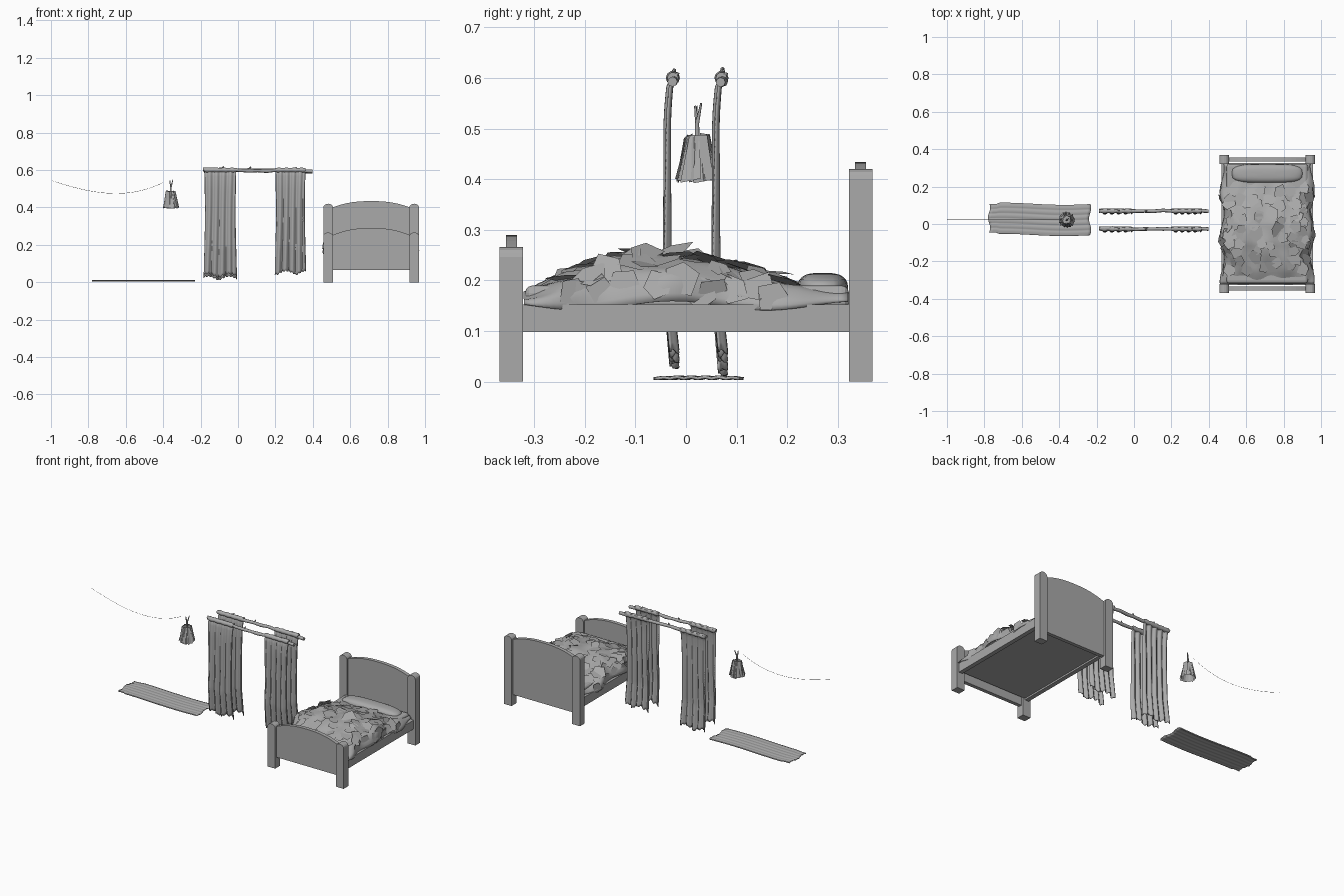
import bpy, bmesh, math, random
from mathutils import Vector, Matrix

random.seed(4)
cube = bpy.data.objects.get("Cube")
if cube:
    bpy.data.objects.remove(cube, do_unlink=True)

GREY = bpy.data.materials.new("plain_grey")
GREY.use_nodes = True
GREY.diffuse_color = (0.4, 0.4, 0.4, 1)
GREY.node_tree.nodes["Principled BSDF"].inputs["Base Color"].default_value = (0.4, 0.4, 0.4, 1)


def finish(name, bm, smooth=False):
    bmesh.ops.recalc_face_normals(bm, faces=bm.faces[:])
    mesh = bpy.data.meshes.new(name)
    bm.to_mesh(mesh)
    bm.free()
    mesh.materials.append(GREY)
    for p in mesh.polygons:
        p.use_smooth = smooth
    ob = bpy.data.objects.new(name, mesh)
    bpy.context.collection.objects.link(ob)
    return ob


def box(name, x0, x1, y0, y1, z0, z1):
    bm = bmesh.new()
    size = Matrix.Diagonal((x1 - x0, y1 - y0, z1 - z0, 1))
    mid = Matrix.Translation(((x0 + x1) / 2, (y0 + y1) / 2, (z0 + z1) / 2))
    bmesh.ops.create_cube(bm, size=1, matrix=mid @ size)
    return finish(name, bm)


def prism(name, outline, y0, y1):
    """Extrude an x,z outline from y0 to y1."""
    bm = bmesh.new()
    face = bm.faces.new([bm.verts.new((x, y0, z)) for x, z in outline])
    ext = bmesh.ops.extrude_face_region(bm, geom=[face])
    moved = [v for v in ext["geom"] if isinstance(v, bmesh.types.BMVert)]
    bmesh.ops.translate(bm, verts=moved, vec=(0, y1 - y0, 0))
    return finish(name, bm)


def sheet(name, nu, nv, func, thick=0.0):
    """Grid surface from func(u, v), with u and v from 0 to 1."""
    bm = bmesh.new()
    rows = [[bm.verts.new(func(i / nu, j / nv)) for i in range(nu + 1)] for j in range(nv + 1)]
    for a, b in zip(rows, rows[1:]):
        for i in range(nu):
            bm.faces.new((a[i], a[i + 1], b[i + 1], b[i]))
    ob = finish(name, bm, True)
    if thick:
        mod = ob.modifiers.new("thickness", "SOLIDIFY")
        mod.thickness = thick
        mod.offset = 0
    return ob


def tube(name, points, radii, sides=8):
    curve = bpy.data.curves.new(name, "CURVE")
    curve.dimensions = "3D"
    curve.bevel_depth = 1
    curve.bevel_resolution = max(0, sides // 2 - 2)
    curve.use_fill_caps = True
    spline = curve.splines.new("POLY")
    spline.points.add(len(points) - 1)
    for p, co, r in zip(spline.points, points, radii):
        p.co = (*co, 1)
        p.radius = r
    curve.materials.append(GREY)
    ob = bpy.data.objects.new(name, curve)
    bpy.context.collection.objects.link(ob)
    return ob


# Bed frame: posts with rounded tops and arched end boards
BED_X = 0.712


def bed_end(label, y0, y1, post_top, arch_side, arch_top):
    for side, sx in (("right", -1), ("left", 1)):
        cx = BED_X + sx * 0.23
        outline = [(cx - 0.026, 0), (cx + 0.026, 0)]
        for k in range(9):
            a = math.pi * k / 8
            outline.append((cx + 0.026 * math.cos(a), post_top - 0.02 + 0.02 * math.sin(a)))
        prism(f"{label}_post_{side}", outline, y0, y1)
    half = 0.206
    outline = [(BED_X - half, 0.065), (BED_X + half, 0.065)]
    for k in range(17):
        t = 1 - k / 8
        rise = (1 - abs(t) ** 2.4) * (arch_top - arch_side)
        outline.append((BED_X + half * t, arch_side + rise))
    prism(f"{label}_board", outline, y0 + 0.012, y1 - 0.012)


bed_end("foot", -0.368, -0.322, 0.266, 0.252, 0.29)
bed_end("head", 0.322, 0.368, 0.42, 0.40, 0.434)
for side, sx in (("right", -1), ("left", 1)):
    x = BED_X + sx * 0.232
    box(f"side_rail_{side}", x - 0.013, x + 0.013, -0.325, 0.325, 0.098, 0.152)
box("bed_base", 0.49, 0.934, -0.325, 0.325, 0.108, 0.14)
mattress = box("mattress", 0.495, 0.929, -0.318, 0.322, 0.14, 0.19)
bev = mattress.modifiers.new("soft_edges", "BEVEL")
bev.width, bev.segments = 0.015, 3

# Pillow
bm = bmesh.new()
bmesh.ops.create_uvsphere(bm, u_segments=24, v_segments=12, radius=1)
for v in bm.verts:
    x, y, z = v.co
    x, y = (math.copysign(abs(c) ** 0.6, c) for c in (x, y))
    v.co = (BED_X + x * 0.19, 0.27 + y * 0.05, 0.188 + z * 0.027)
finish("pillow", bm, True)

# Blanket: a lumpy sheet draped over the mattress
PROFILE = [(-0.32, 0.172), (-0.25, 0.205), (-0.17, 0.23), (-0.1, 0.247), (0, 0.247),
           (0.1, 0.222), (0.18, 0.2), (0.25, 0.185), (0.32, 0.18)]


def ridge(y):
    for (a, za), (b, zb) in zip(PROFILE, PROFILE[1:]):
        if y <= b:
            return za + (zb - za) * (y - a) / (b - a)
    return PROFILE[-1][1]


def blanket(u, v):
    s, y = 2 * u - 1, -0.32 + 0.64 * v
    low = 0.15 + 0.009 * math.sin(y * 17 + 2)
    bumps = 0.007 * math.sin(14 * s + 9 * y) * math.cos(24 * y - 3 * s)
    z = low + (ridge(y) - low + bumps) * (1 - abs(s) ** 3.5)
    reach = 0.24 + 0.012 * math.sin(y * 26 + 3 * s)
    return Vector((BED_X + reach * math.sin(s * math.pi / 2) ** 1 if abs(s) > 0.8
                   else BED_X + reach * math.sin(s * math.pi / 2), y, z))


sheet("blanket", 36, 44, blanket, 0.004)

# Loose ragged patches scattered over the blanket
bm = bmesh.new()
for row in range(11):
    for col in range(8):
        u = (col + 0.5 + random.uniform(-0.4, 0.4)) / 8
        v = 0.1 + 0.72 * (row + 0.5 + random.uniform(-0.4, 0.4)) / 11
        centre = blanket(u, v) + Vector((0, 0, 0.008))
        normal = (blanket(u + 0.02, v) - blanket(u - 0.02, v)).cross(
            blanket(u, v + 0.02) - blanket(u, v - 0.02)).normalized()
        normal += Vector([random.uniform(-0.25, 0.25) for _ in range(3)])
        turn = normal.to_track_quat("Z", "Y")
        spin, size = random.uniform(0, 6.28), random.uniform(0.026, 0.042)
        corners = []
        for k in range(5):
            a = spin + math.tau * k / 5
            r = size * random.uniform(0.75, 1.2)
            p = centre + turn @ Vector((r * math.cos(a), r * math.sin(a), 0))
            corners.append(bm.verts.new((min(p.x, 0.998), p.y, p.z)))
        bm.faces.new(corners)
finish("blanket_patches", bm)

# Two rough curtain rods with twig stubs, and two hanging panels on each
for label, rod_y, drop in (("front", -0.026, 0.02), ("back", 0.07, 0.006)):
    pts, radii = [], []
    for k in range(13):
        pts.append((-0.187 + 0.585 * k / 12, rod_y + random.uniform(-0.003, 0.003),
                    0.602 - 0.008 * k / 12 + random.uniform(-0.003, 0.003)))
        radii.append(random.uniform(0.008, 0.011))
    tube(f"{label}_rod", pts, radii)
    for k in (2, 5, 10):
        a = Vector(pts[k])
        tube(f"{label}_rod_twig", [a, a + Vector((0.012, 0.002, 0.018))], [0.005, 0.003], 6)

    for side, x0, x1, low in (("right", -0.18, -0.01, drop), ("left", 0.2, 0.36, 0.035)):
        def panel(u, v, x0=x0, x1=x1, low=low, rod_y=rod_y):
            ragged = 0.022 * abs(math.sin(5 * u + x0 * 30)) + 0.008 * math.sin(31 * u) ** 2
            z = 0.61 - (0.61 - low - ragged) * v
            fold = 0.008 * math.sin(u * math.tau * 4.5 + 1.5 * v)
            bow = -0.008 * math.sin(min(v * 5, 1) * math.pi / 2) + 0.014 * max(0, v - 0.75) * 4
            lip = 0.02 * max(0, 1 - v * 20)
            x = x0 + (x1 - x0) * (u + 0.05 * math.sin(4 * v) * (0.5 - u))
            return Vector((x, rod_y + fold * (0.6 + 0.4 * v) + bow - 0.003 + lip * 0.5, z))
        sheet(f"{label}_curtain_{side}", 45, 40, panel, 0.004)
        # gathered cloth wrapped over the rod
        wrap = [(x0 + (x1 - x0) * k / 8, rod_y, 0.6) for k in range(9)]
        tube(f"{label}_curtain_wrap_{side}", wrap, [0.011 + 0.003 * (k % 2) for k in range(9)], 10)


# Floor rug with ribs along its length
def rug(u, v):
    s = 2 * v - 1
    half = 0.083 if u > 0.07 else 0.076
    x = -0.775 + 0.54 * u + 0.006 * math.sin(9 * v)
    y = 0.025 + s * half + 0.006 * math.sin(u * 5 + 1)
    return Vector((x, y, 0.006 + 0.003 * abs(math.sin(v * math.pi * 6)) * (1 - abs(s) ** 6)))


sheet("rug", 30, 36, rug, 0.006)

# Hanging bundle: overlapping flared flaps tied to a stem
HANG = Vector((-0.36, 0.022, 0))
bm = bmesh.new()
for layer in range(2):
    for k in range(8):
        a = math.tau * (k + 0.5 * layer) / 8 + random.uniform(-0.15, 0.15)
        corners = []
        for da, r, z in ((-0.5, 0.024, 0.484), (0.5, 0.024, 0.484), (0.48, 0.043, 0.395), (-0.48, 0.043, 0.395)):
            r += random.uniform(-0.005, 0.004)
            z += random.uniform(-0.003, 0.008)
            corners.append(bm.verts.new(HANG + Vector((r * math.cos(a + da), r * math.sin(a + da), z))))
        bm.faces.new(corners)
bmesh.ops.create_circle(bm, cap_ends=True, segments=8, radius=0.024,
                        matrix=Matrix.Translation(HANG + Vector((0, 0, 0.482))))
finish("hanging_bundle", bm)
for dx, dy, top in ((0.012, 0.008, 0.55), (-0.004, -0.004, 0.545), (0.006, 0.003, 0.53)):
    tube("bundle_stem", [HANG + Vector((0, 0, 0.47)), HANG + Vector((dx * 0.2, 0, 0.51)),
                         HANG + Vector((dx, dy, top))], [0.005, 0.004, 0.002], 6)

# Thin sagging string
line = [(-1 + 0.6 * t, 0.022, 0.545 - 0.012 * t - 0.19 * t * (1 - t) - 0.12 * t * t * (1 - t))
        for t in (k / 20 for k in range(21))]
tube("string", line, [0.0008] * 21, 4)
